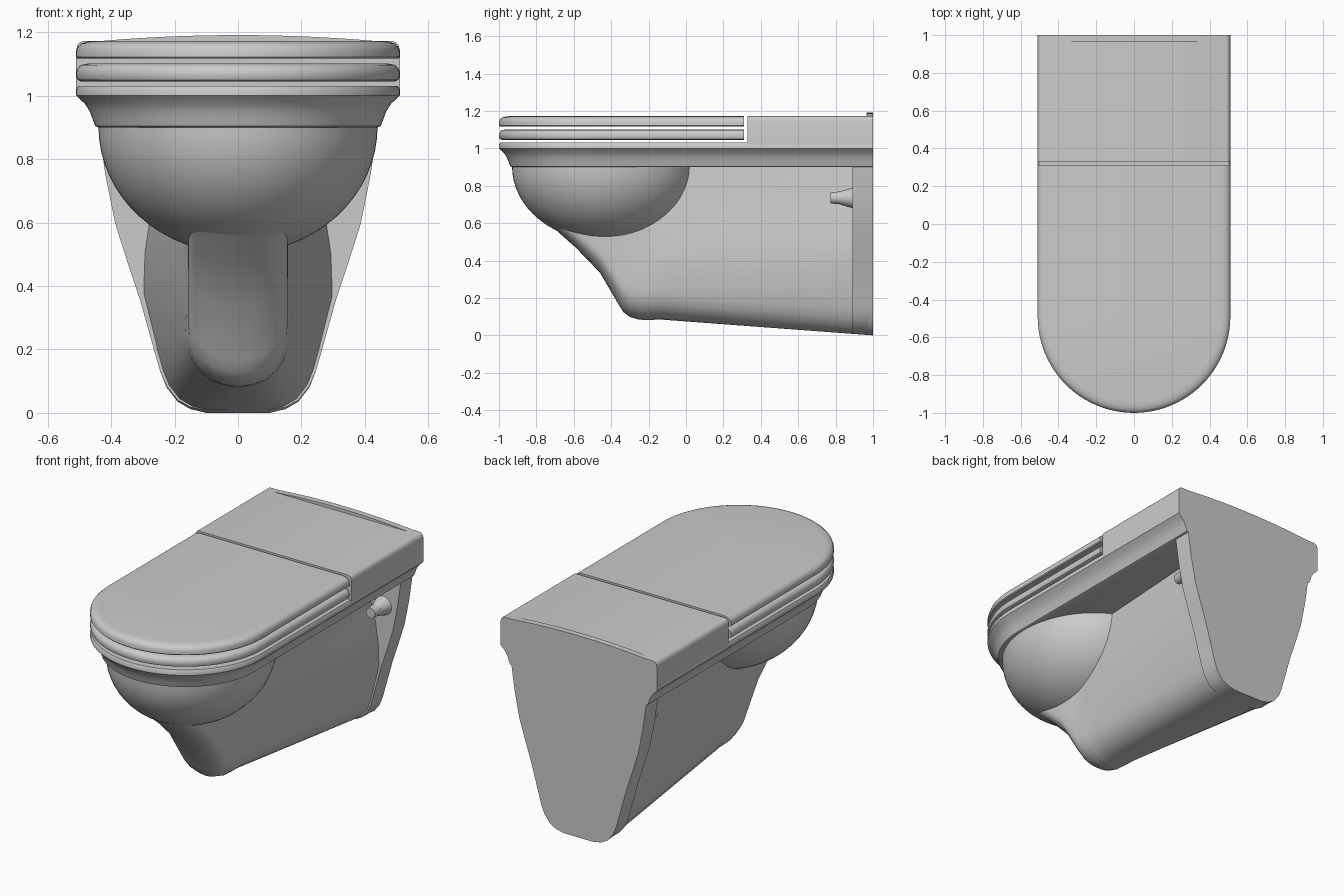
import bpy, bmesh, math
from mathutils import Matrix

cube = bpy.data.objects.get("Cube")
if cube:
    bpy.data.objects.remove(cube)

ceramic = bpy.data.materials.new("grey_ceramic")
ceramic.use_nodes = True
GREY = (0.6, 0.6, 0.6, 1)
ceramic.diffuse_color = GREY
ceramic.node_tree.nodes["Principled BSDF"].inputs["Base Color"].default_value = GREY


def finish(name, bm, angle=35):
    """Turn a bmesh into a smooth-shaded object."""
    bmesh.ops.recalc_face_normals(bm, faces=bm.faces)
    mesh = bpy.data.meshes.new(name)
    bm.to_mesh(mesh)
    bm.free()
    mesh.materials.append(ceramic)
    ob = bpy.data.objects.new(name, mesh)
    bpy.context.collection.objects.link(ob)
    bpy.ops.object.select_all(action='DESELECT')
    ob.select_set(True)
    bpy.context.view_layer.objects.active = ob
    bpy.ops.object.shade_smooth_by_angle(angle=math.radians(angle))
    return ob


def loft(name, rings, angle=35):
    """Skin closed rings of equal length and cap both ends."""
    bm = bmesh.new()
    loops = [[bm.verts.new(p) for p in ring] for ring in rings]
    n = len(loops[0])
    for a, b in zip(loops, loops[1:]):
        for i in range(n):
            j = (i + 1) % n
            bm.faces.new((a[i], a[j], b[j], b[i]))
    bm.faces.new(loops[0])
    bm.faces.new(loops[-1])
    return finish(name, bm, angle)


def d_outline(w, z, back):
    """Plan outline: straight sides with a round front."""
    arc = [math.pi * (1 + i / 48) for i in range(49)]
    pts = [(w * math.cos(a), -0.49 + w * math.sin(a), z) for a in arc]
    return [(-w, back, z)] + pts + [(w, back, z)]


def slab(name, profile, back):
    return loft(name, [d_outline(w, z, back) for w, z in profile])


def mirrored(half, y):
    """Full cross-section from its right half, listed bottom to top."""
    return [(x, y, z) for x, z in half] + [(-x, y, z) for x, z in reversed(half)]


def sample(table, t):
    """Piecewise linear lookup."""
    for (a, u), (b, v) in zip(table, table[1:]):
        if t <= b:
            return u + (v - u) * (t - a) / (b - a)
    return table[-1][1]


# Rim, seat and lid
slab("rim", [(.44, .9), (.45, .904), (.458, .925), (.467, .95), (.483, .975),
             (.503, .993), (.51, 1.0), (.51, 1.02), (.504, 1.03)], 1.0)
slab("seat", [(.495, 1.045), (.506, 1.05), (.51, 1.06), (.51, 1.075),
              (.505, 1.088), (.495, 1.097), (.475, 1.101)], .31)
slab("lid", [(.505, 1.117), (.51, 1.122), (.51, 1.142), (.505, 1.155),
             (.493, 1.165), (.475, 1.17), (.455, 1.172)], .31)

# Rear housing and the thin crowned strip along its back edge
housing = [(.51, 1.0), (.51, 1.145), (.506, 1.16), (.497, 1.169), (.485, 1.172)]
loft("rear_housing", [mirrored(housing, y) for y in (.33, 1.0)])
crown = [(.46 * math.cos(i * math.pi / 24), 1.17 + .021 * math.sin(i * math.pi / 24) ** 2)
         for i in range(12)]
loft("back_strip", [mirrored(crown, y) for y in (.965, 1.0)])

# Bowl: lower half of an ellipsoid
bm = bmesh.new()
bmesh.ops.create_uvsphere(bm, u_segments=64, v_segments=32, radius=1)
bmesh.ops.bisect_plane(bm, geom=bm.verts[:] + bm.edges[:] + bm.faces[:],
                       plane_co=(0, 0, 0), plane_no=(0, 0, 1), clear_outer=True)
bmesh.ops.scale(bm, vec=(.44, .495, .4), verts=bm.verts)
bmesh.ops.translate(bm, vec=(0, -.435, .902), verts=bm.verts)
finish("bowl", bm)

# Trap body: narrow U section in front widening to the wall
front = [(.01, .085), (.04, .09), (.08, .105), (.115, .135), (.14, .172), (.152, .21),
         (.156, .25), (.157, .35), (.157, .45), (.157, .55), (.157, .65), (.157, .83), (.157, .9)]
rear = [(.03, 0), (.1, 0), (.15, .012), (.19, .035), (.225, .08), (.245, .13),
        (.265, .2), (.31, .38), (.306, .5), (.288, .62), (.265, .71), (.25, .75), (.235, .9)]
keel = [(-.72, .585), (-.59, .47), (-.46, .335), (-.36, .165), (-.335, .125),
        (-.3, .098), (-.25, .084), (-.2, .082), (-.14, .085), (1, 0)]


def body_section(y):
    t = max(0, (y + .3) / 1.3)
    half = [(a + (c - a) * t, b + (d - b) * t) for (a, b), (c, d) in zip(front, rear)]
    low, base = half[0][1], sample(keel, y)
    squeeze = (.9 - base) / (.9 - low)
    return mirrored([(x, base + (z - low) * squeeze) for x, z in half], y)


loft("trap_body", [body_section(y) for y, _ in keel], 40)

# Wall flange
flange = [(.1, .008), (.15, .018), (.19, .04), (.225, .084), (.245, .13), (.265, .2),
          (.31, .36), (.35, .48), (.388, .6), (.418, .75), (.44, .902)]
loft("wall_flange", [mirrored(flange, y) for y in (.89, 1.0)])

# Fixing bolts on both sides
for side, label in ((1, "left"), (-1, "right")):
    bm = bmesh.new()
    for r1, r2, depth, y in ((.055, .034, .07, .855), (.034, .03, .05, .797)):
        bmesh.ops.create_cone(bm, cap_ends=True, segments=24, radius1=r1, radius2=r2, depth=depth,
                              matrix=Matrix.Translation((side * .325, y, .735))
                              @ Matrix.Rotation(math.pi / 2, 4, 'X'))
    finish(label + "_fixing_bolt", bm)
